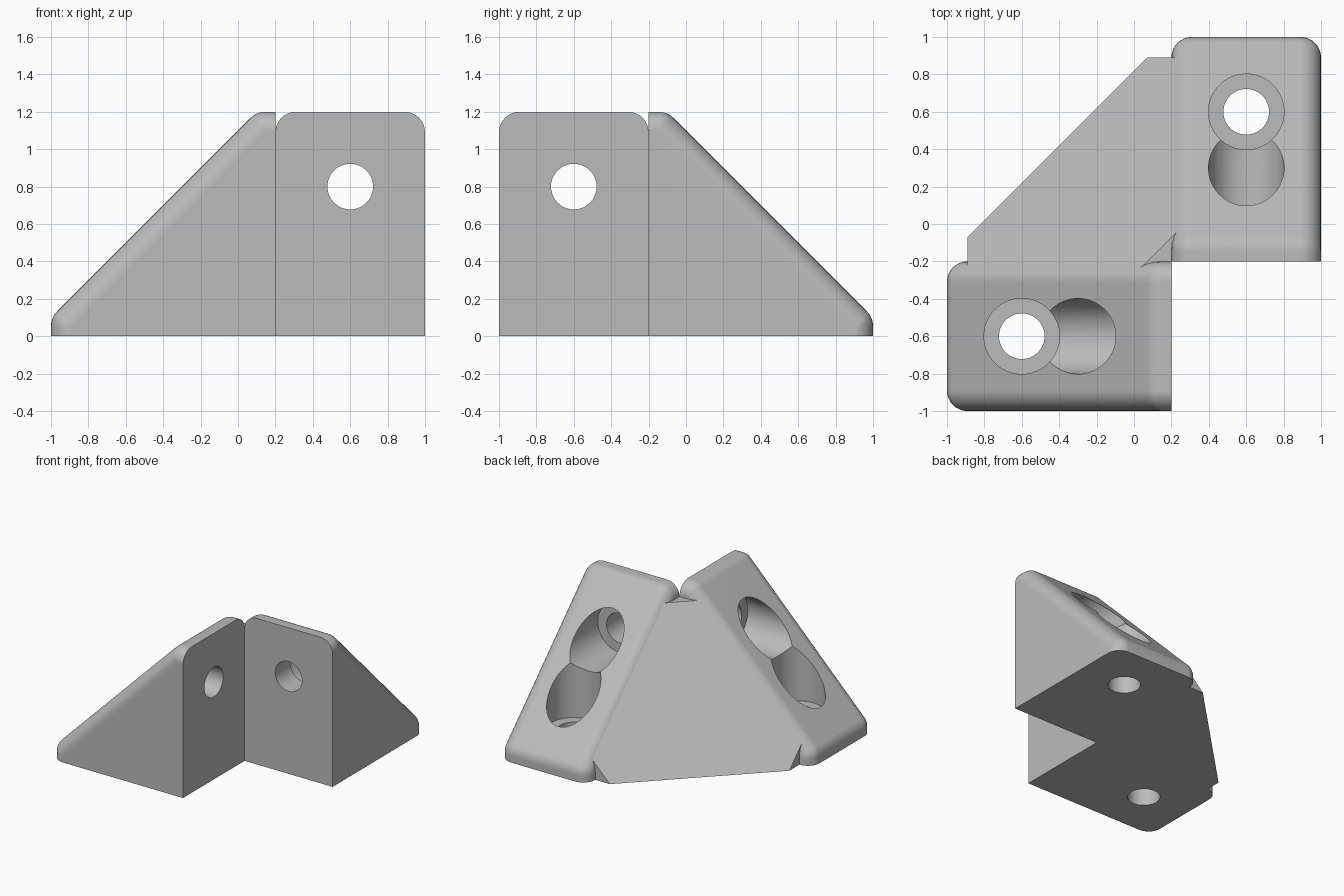
import bpy, bmesh, math
from mathutils import Matrix, Vector

cube = bpy.data.objects.get("Cube")
if cube:
    bpy.data.objects.remove(cube, do_unlink=True)

R = 0.11          # fillet radius
GREY = (0.5, 0.5, 0.5, 1)
# swaps the right arm into the left arm: (x, y) -> (-y, -x)
SWAP = Matrix(((0, -1, 0, 0), (-1, 0, 0, 0), (0, 0, 1, 0), (0, 0, 0, 1)))

mat = bpy.data.materials.new("plain grey")
mat.use_nodes = True
mat.diffuse_color = GREY
mat.node_tree.nodes["Principled BSDF"].inputs["Base Color"].default_value = GREY


def make(name, bm, swapped=False):
    if swapped:
        bmesh.ops.transform(bm, matrix=SWAP, verts=bm.verts)
    bmesh.ops.recalc_face_normals(bm, faces=bm.faces)
    mesh = bpy.data.meshes.new(name)
    bm.to_mesh(mesh)
    bm.free()
    mesh.materials.append(mat)
    ob = bpy.data.objects.new(name, mesh)
    bpy.context.collection.objects.link(ob)
    return ob


def slice_off(bm, point, normal):
    """Remove everything on the normal side of a plane and cap the cut."""
    geom = bm.verts[:] + bm.edges[:] + bm.faces[:]
    cut = bmesh.ops.bisect_plane(bm, geom=geom, dist=1e-5, plane_co=point,
                                 plane_no=normal, clear_outer=True)["geom_cut"]
    bmesh.ops.contextual_create(bm, geom=[e for e in cut if isinstance(e, bmesh.types.BMEdge)])


def rounded_wedge():
    """Hull of spheres along an inset wedge, cut square at the base and wall."""
    bm = bmesh.new()
    drop = 1.1 - R * math.sqrt(2)
    top = 1.2 - R
    low = R - 1
    profile = [(low, low + drop), (top - drop, top), (0.5, top), (0.5, -0.5), (low, -0.5)]
    for x, z in profile:
        for y in (-1 + R, -0.2 - R):
            bmesh.ops.create_uvsphere(bm, u_segments=32, v_segments=16, radius=R,
                                      matrix=Matrix.Translation((x, y, z)))
    hull = bmesh.ops.convex_hull(bm, input=bm.verts)
    spare = {v for v in hull["geom_interior"] + hull["geom_unused"]
             if isinstance(v, bmesh.types.BMVert)}
    bmesh.ops.delete(bm, geom=list(spare), context='VERTS')
    bmesh.ops.dissolve_limit(bm, angle_limit=0.01, verts=bm.verts, edges=bm.edges)
    slice_off(bm, (0, 0, 0), (0, 0, -1))
    slice_off(bm, (0.2, 0, 0), (1, 0, 0))
    return bm


def cylinder(start, end, radius):
    start, end = Vector(start), Vector(end)
    axis = end - start
    bm = bmesh.new()
    place = Matrix.Translation((start + end) / 2) @ axis.to_track_quat('Z', 'Y').to_matrix().to_4x4()
    bmesh.ops.create_cone(bm, cap_ends=True, segments=64, radius1=radius, radius2=radius,
                          depth=axis.length, matrix=place)
    return bm


def shade(ob):
    bpy.ops.object.select_all(action='DESELECT')
    ob.select_set(True)
    bpy.context.view_layer.objects.active = ob
    bpy.ops.object.shade_smooth_by_angle(angle=math.radians(30))


# Screw holes and their counterbores: one pair upright, one pair sideways
BORES = [
    ((-0.6, -0.6, -0.1), (-0.6, -0.6, 1.4), 0.122),
    ((-0.6, -0.6, 0.2), (-0.6, -0.6, 1.4), 0.202),
    ((0.3, -0.6, 0.8), (-1.2, -0.6, 0.8), 0.122),
    ((0, -0.6, 0.8), (-1.2, -0.6, 0.8), 0.202),
]

# Two mounting arms
for name, swapped in (("right_arm", False), ("left_arm", True)):
    arm = make(name, rounded_wedge(), swapped)
    bpy.context.view_layer.objects.active = arm
    for start, end, radius in BORES:
        cutter = make("bore_cutter", cylinder(start, end, radius), swapped)
        cutter.hide_render = True
        mod = arm.modifiers.new("bore", 'BOOLEAN')
        mod.operation = 'DIFFERENCE'
        mod.solver = 'EXACT'
        mod.object = cutter
        bpy.ops.object.modifier_apply(modifier=mod.name)
        bpy.data.objects.remove(cutter, do_unlink=True)
    shade(arm)
    soft = arm.modifiers.new("even shading", 'WEIGHTED_NORMAL')
    soft.keep_sharp = True

# Sloping web that joins the arms at the inner corner
web = bmesh.new()
low, high, lap = R - 1, 1.2 - R, 0.23
size = Vector((lap - low, lap - low, high))
bmesh.ops.create_cube(web, size=1, matrix=Matrix.Translation(((low + lap) / 2, -(low + lap) / 2, high / 2))
                      @ Matrix.Diagonal((*size, 1)))
slice_off(web, (0, 0, 0.82), (-1, 1, 1))
slice_off(web, (0.2, -0.2, 0), (1, -1, 0))
make("corner_web", web)
